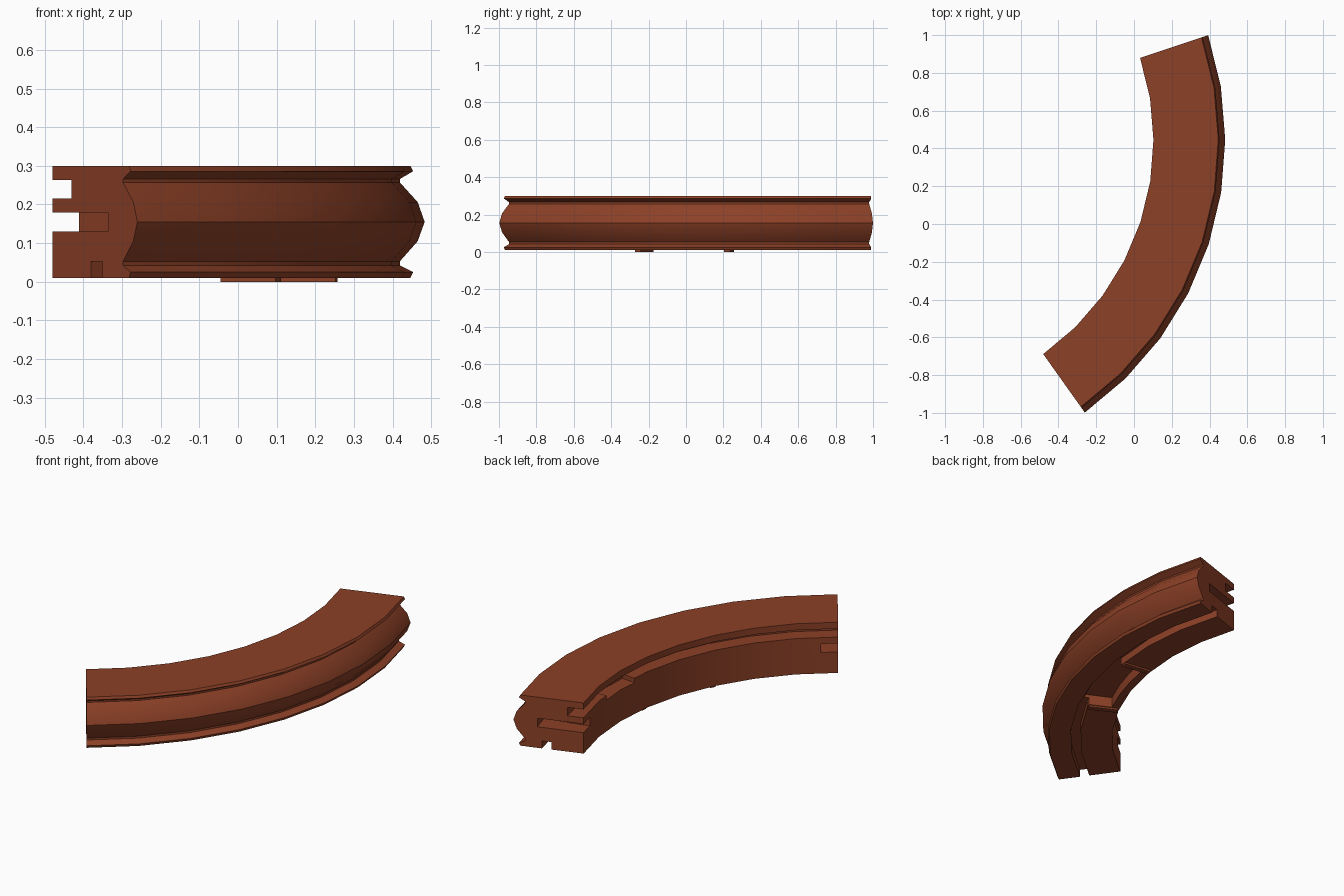
import bpy, bmesh, math

if "Cube" in bpy.data.objects:
    bpy.data.objects.remove(bpy.data.objects["Cube"])

# Arc centre and end angles in plan
CX, CY = -1.284, 0.442
A0, A1 = -54.6, 18.4

wood = bpy.data.materials.new("reddish brown")
wood.diffuse_color = (0.265, 0.052, 0.02, 1)
wood.use_nodes = True
wood.node_tree.nodes["Principled BSDF"].inputs["Base Color"].default_value = wood.diffuse_color


def sweep(name, profile, a0, a1, steps):
    """Sweep a closed (radius, height) profile around the arc centre."""
    bm = bmesh.new()
    rings = []
    for i in range(steps + 1):
        a = math.radians(a0 + (a1 - a0) * i / steps)
        rings.append([bm.verts.new((CX + r * math.cos(a), CY + r * math.sin(a), z))
                      for r, z in profile])
    n = len(profile)
    for p, q in zip(rings, rings[1:]):
        for j in range(n):
            k = (j + 1) % n
            bm.faces.new((p[j], p[k], q[k], q[j]))
    bm.faces.new(rings[0])
    bm.faces.new(rings[-1])
    bmesh.ops.recalc_face_normals(bm, faces=bm.faces)
    me = bpy.data.meshes.new(name)
    bm.to_mesh(me)
    bm.free()
    ob = bpy.data.objects.new(name, me)
    bpy.context.collection.objects.link(ob)
    me.materials.append(wood)
    return ob


def block(name, r0, r1, z0, z1, a0, a1, steps=2):
    return sweep(name, [(r0, z0), (r1, z0), (r1, z1), (r0, z1)], a0, a1, steps)


# Moulding section: bulged outer side, grooved inner side and underside
bottom = [(1.387, 0.01), (1.56, 0.01), (1.56, 0.053), (1.612, 0.053), (1.612, 0.01)]
outer = [(1.73, 0.01), (1.737, 0.025), (1.703, 0.042), (1.703, 0.053), (1.749, 0.105),
         (1.767, 0.155), (1.749, 0.206), (1.703, 0.257), (1.703, 0.266),
         (1.737, 0.286), (1.73, 0.30)]
inner = [(1.387, 0.30), (1.387, 0.263), (1.473, 0.263), (1.473, 0.215), (1.387, 0.215)]
rail = sweep("curved_moulding", bottom + outer + inner, A0, A1, 8)

# Pockets: one slot in each end, a notch in the inner ledge, a recess underneath
cutters = [
    block("slot_cutter_front", 1.30, 1.637, 0.13, 0.179, A0 - 2, A0 + 3.7),
    block("slot_cutter_back", 1.30, 1.637, 0.13, 0.179, A1 - 3.7, A1 + 2),
    block("ledge_cutter", 1.30, 1.465, 0.19, 0.24, -4.6, 6.0),
    block("recess_cutter", 1.43, 1.585, -0.05, 0.07, -26, -9, 3),
]
bpy.context.view_layer.objects.active = rail
for c in cutters:
    c.hide_render = True
    mod = rail.modifiers.new("pocket", 'BOOLEAN')
    mod.operation = 'DIFFERENCE'
    mod.solver = 'EXACT'
    mod.object = c
    bpy.ops.object.modifier_apply(modifier=mod.name)
for c in cutters:
    bpy.data.objects.remove(c)

# Smooth along the curve, crisp at the section corners
bpy.ops.object.select_all(action='DESELECT')
rail.select_set(True)
bpy.ops.object.shade_smooth_by_angle(angle=math.radians(25))

# Thin ridges beside the underside recess
for i, a in enumerate((-26.8, -8.2)):
    block(f"underside_ridge_{i + 1}", 1.395, 1.555, 0.0, 0.012, a - 0.6, a + 0.6, 1)
